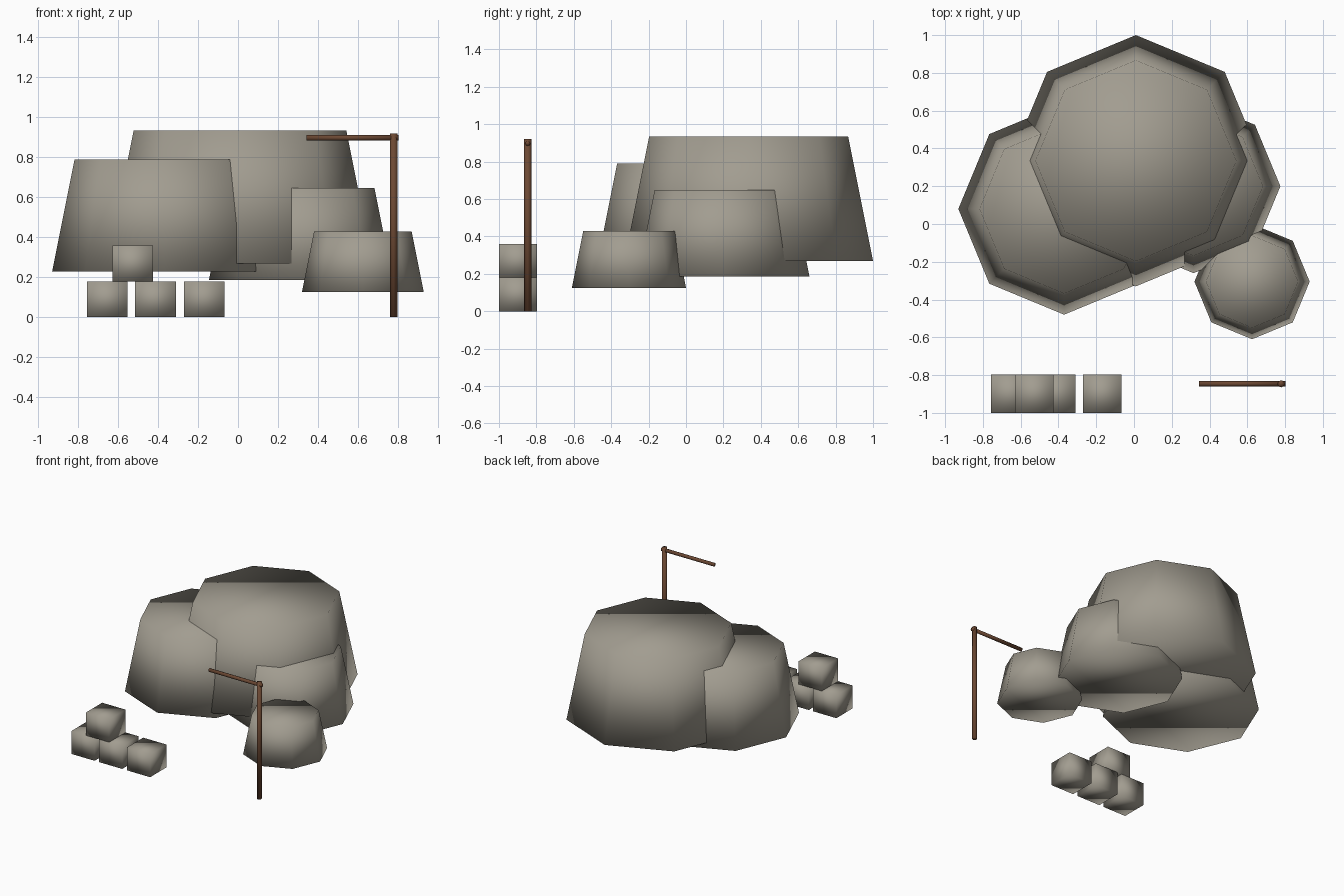
import bpy
import math

if "Cube" in bpy.data.objects:
    bpy.data.objects.remove(bpy.data.objects["Cube"])


def make_material(name, color):
    mat = bpy.data.materials.new(name)
    mat.diffuse_color = (*color, 1.0)
    mat.use_nodes = True
    mat.node_tree.nodes["Principled BSDF"].inputs["Base Color"].default_value = mat.diffuse_color
    return mat


stone = make_material("grey stone", (0.36, 0.335, 0.28))
wood = make_material("brown wood", (0.15, 0.065, 0.033))


def finish(name, mat):
    obj = bpy.context.object
    obj.name = name
    obj.data.materials.append(mat)
    bpy.ops.object.shade_smooth()
    return obj


# Boulders: eight-sided tapered stones, as tall as their base radius
def boulder(name, x, y, base_z, radius):
    bpy.ops.mesh.primitive_cone_add(
        vertices=8, radius1=radius, radius2=radius * 0.8, depth=radius,
        location=(x, y, base_z + radius / 2))
    finish(name, stone)


boulder("boulder_main", 0.01, 0.335, 0.27, 0.665)
boulder("boulder_left", -0.37, 0.08, 0.23, 0.56)
boulder("boulder_right", 0.315, 0.20, 0.187, 0.46)
boulder("boulder_small", 0.625, -0.305, 0.125, 0.305)


# Stacked blocks: three in a row, one on top
def block(name, x, z):
    bpy.ops.mesh.primitive_cube_add(size=1, location=(x, -0.898, z))
    bpy.context.object.scale = (0.204, 0.204, 0.18)
    bpy.ops.object.transform_apply(location=False, rotation=False, scale=True)
    finish(name, stone)


for i, x in enumerate((-0.654, -0.413, -0.169)):
    block(f"block_{i + 1}", x, 0.09)
block("block_top", -0.527, 0.27)

# Wooden post with a side arm
bpy.ops.mesh.primitive_cylinder_add(
    vertices=8, radius=0.019, depth=0.92, location=(0.779, -0.846, 0.46))
finish("post", wood)
bpy.ops.mesh.primitive_cylinder_add(
    vertices=8, radius=0.014, depth=0.46, location=(0.573, -0.846, 0.898),
    rotation=(0, math.pi / 2, 0))
finish("post_arm", wood)
